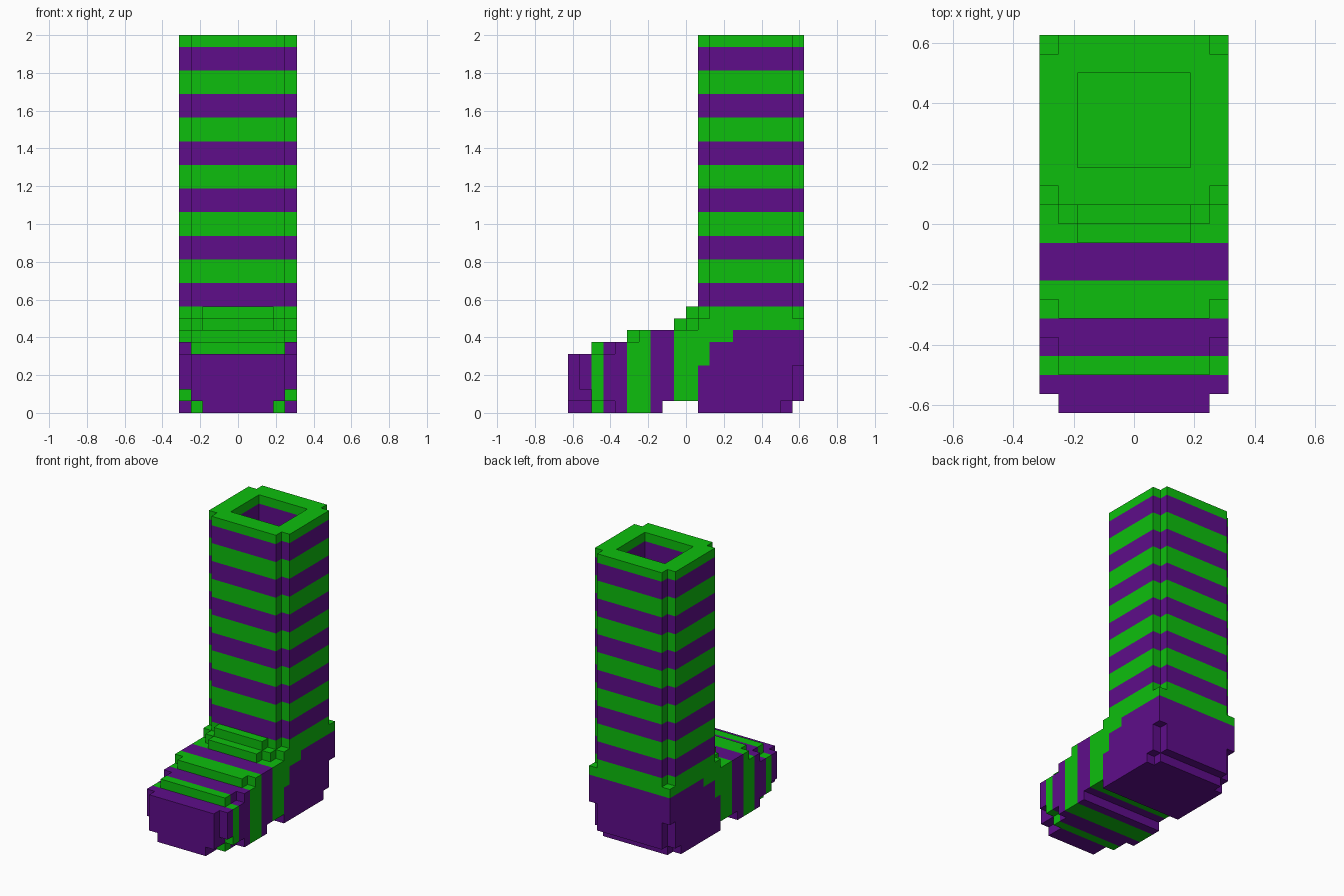
import bpy, bmesh
from mathutils import Vector

cube = bpy.data.objects.get("Cube")
if cube:
    bpy.data.objects.remove(cube)

U = 1 / 16            # block size
NX, NY = 10, 20       # blocks in width and depth


def material(name, rgb):
    m = bpy.data.materials.new(name)
    m.use_nodes = True
    m.diffuse_color = (*rgb, 1)
    bsdf = m.node_tree.nodes["Principled BSDF"]
    bsdf.inputs["Base Color"].default_value = (*rgb, 1)
    bsdf.inputs["Roughness"].default_value = 0.8
    return m


GREEN = material("bright green", (0.004, 0.52, 0.004))
PURPLE = material("deep purple", (0.112, 0.004, 0.254))


def box(x, y, z):
    """Blocks in half-open ranges, mirrored across the width."""
    cells = {(i, j, k) for i in range(*x) for j in range(*y) for k in range(*z)}
    return cells | {(NX - 1 - i, j, k) for i, j, k in cells}


EDGE, SECOND, INNER = (0, 1), (1, 2), (2, 5)   # columns from the side inwards

# Leg tube with notched corners and an open hollow
leg = box((0, 5), (11, 20), (9, 32))
leg -= box(EDGE, (11, 12), (9, 32)) | box(EDGE, (19, 20), (9, 32))
leg -= box(INNER, (13, 18), (9, 32))

# Heel and ankle
heel = box((0, 5), (11, 20), (0, 9))
heel -= box((0, 5), (19, 20), (0, 1))          # lifted back edge
heel -= box(EDGE, (18, 19), (0, 1))
heel -= box(EDGE, (19, 20), (1, 4))
heel -= box(EDGE, (11, 12), (8, 9)) | box(EDGE, (19, 20), (8, 9))

# Foot: for each layer range, the first block row of each column
foot = set()
for z, edge, second, inner in (
        ((0, 1), 4, 2, 0), ((1, 2), 2, 0, 0), ((2, 5), 1, 0, 0),
        ((5, 6), 4, 2, 2), ((6, 7), 6, 5, 5),
        ((7, 8), 11, 10, 9), ((8, 9), 11, 11, 10)):
    for col, start in ((EDGE, edge), (SECOND, second), (INNER, inner)):
        foot |= box(col, (start, 11), z)
foot -= box((0, 5), (8, 11), (0, 1))           # arch under the instep

solid = leg | heel | foot


def leg_colour(j, k):
    return ((k - 9) // 2) % 2 == 0


def heel_colour(j, k):
    return k < (4 if j < 12 else 6 if j < 14 else 7)


def foot_colour(j, k):
    return j in (0, 1, 3, 4, 7, 8)


def build(name, cells, is_purple):
    """Outer skin of a group of blocks, joined into large flat faces."""
    bm = bmesh.new()
    verts = {}

    def vert(p):
        if p not in verts:
            verts[p] = bm.verts.new(((p[0] - NX / 2) * U, (p[1] - NY / 2) * U, p[2] * U))
        return verts[p]

    for c in sorted(cells):
        for axis in range(3):
            a, b = (axis + 1) % 3, (axis + 2) % 3
            for side in (0, 1):
                n = list(c)
                n[axis] += 2 * side - 1
                if tuple(n) in solid:
                    continue
                ring = []
                for da, db in ((0, 0), (1, 0), (1, 1), (0, 1)):
                    p = list(c)
                    p[axis] += side
                    p[a] += da
                    p[b] += db
                    ring.append(vert(tuple(p)))
                f = bm.faces.new(ring if side else ring[::-1])
                f.material_index = int(is_purple(c[1], c[2]))
    bmesh.ops.dissolve_limit(bm, angle_limit=0.01, verts=bm.verts[:],
                             edges=bm.edges[:], delimit={'MATERIAL'})
    bmesh.ops.triangulate(bm, faces=[f for f in bm.faces if len(f.verts) > 4])
    me = bpy.data.meshes.new(name)
    me.materials.append(GREEN)
    me.materials.append(PURPLE)
    bm.to_mesh(me)
    bm.free()
    bpy.context.collection.objects.link(bpy.data.objects.new(name, me))


build("striped_leg", leg, leg_colour)
build("heel", heel, heel_colour)
build("striped_foot", foot, foot_colour)
